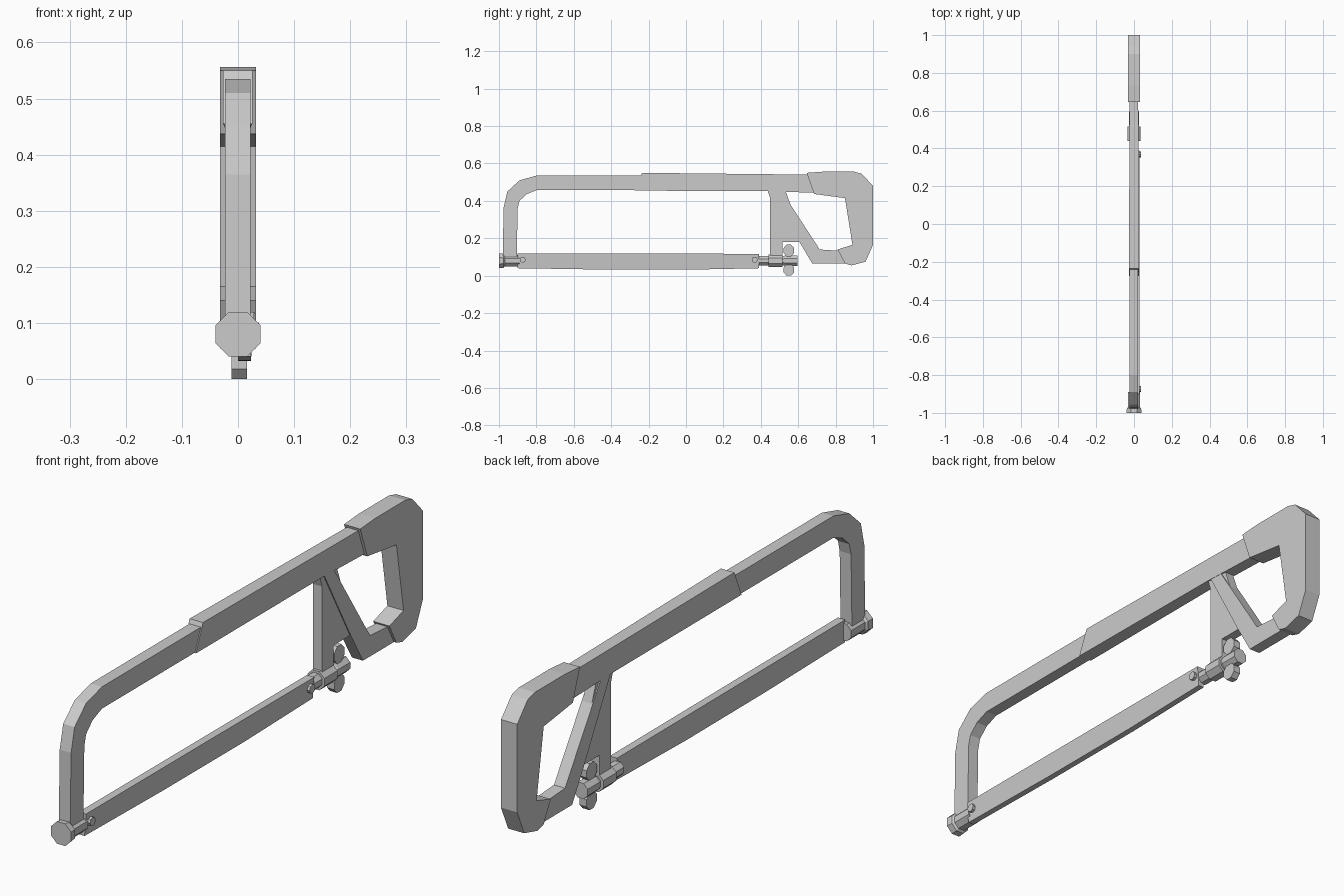
import bpy, bmesh, math
from mathutils import Vector

cube = bpy.data.objects.get("Cube")
if cube:
    bpy.data.objects.remove(cube)

grey = bpy.data.materials.new("light grey")
grey.use_nodes = True
COLOUR = (0.6, 0.6, 0.6, 1)
grey.diffuse_color = COLOUR
grey.node_tree.nodes["Principled BSDF"].inputs["Base Color"].default_value = COLOUR


def finish(name, bm):
    bmesh.ops.recalc_face_normals(bm, faces=bm.faces)
    mesh = bpy.data.meshes.new(name)
    bm.to_mesh(mesh)
    bm.free()
    mesh.materials.append(grey)
    obj = bpy.data.objects.new(name, mesh)
    bpy.context.collection.objects.link(obj)
    return obj


def plate(name, outline, x0, x1, shape=None):
    """Side outline (y, z) extruded across x; shape may adjust each vertex."""
    bm = bmesh.new()
    face = bm.faces.new([bm.verts.new((x0, y, z)) for y, z in outline])
    ext = bmesh.ops.extrude_face_region(bm, geom=[face])
    for v in ext["geom"]:
        if isinstance(v, bmesh.types.BMVert):
            v.co.x = x1
    if shape:
        for v in bm.verts:
            shape(v.co)
    return finish(name, bm)


def lathe(name, profile, sides=8, z=0.08, turn=0.5):
    """Faceted solid along y from (y, radius) pairs."""
    bm = bmesh.new()
    rings = []
    for y, r in profile:
        angles = [2 * math.pi * (i + turn) / sides for i in range(sides)]
        rings.append([bm.verts.new((r * math.cos(a), y, z + r * math.sin(a))) for a in angles])
    for a, b in zip(rings, rings[1:]):
        for i in range(sides):
            j = (i + 1) % sides
            bm.faces.new((a[i], a[j], b[j], b[i]))
    bm.faces.new(rings[0])
    bm.faces.new(rings[-1])
    return finish(name, bm)


# Front frame: bent flat bar
plate("front_frame", [
    (-0.98, 0.10), (-0.975, 0.365), (-0.955, 0.45), (-0.89, 0.51), (-0.80, 0.535),
    (-0.20, 0.535), (-0.20, 0.457), (-0.80, 0.457), (-0.853, 0.436), (-0.89, 0.40),
    (-0.90, 0.36), (-0.905, 0.10)], -0.023, 0.022)


# Rear frame sleeve, narrowing towards the handle
def narrow(co):
    co.x *= 1 - 0.15 * (co.y + 0.25) / 0.95


plate("frame_sleeve", [(-0.235, 0.55), (0.70, 0.54), (0.70, 0.443),
                       (0.435, 0.452), (-0.275, 0.455)], -0.027, 0.026, narrow)

# Post web and slanted strut leading into the lower handle
plate("post_web", [(0.435, 0.46), (0.45, 0.415), (0.45, 0.10), (0.515, 0.10),
                   (0.515, 0.18), (0.63, 0.18), (0.53, 0.46)], -0.018, 0.018)
plate("handle_strut", [(0.455, 0.455), (0.51, 0.455), (0.715, 0.14), (0.87, 0.13),
                       (0.87, 0.065), (0.675, 0.065), (0.607, 0.18)], -0.022, 0.022)

# Grip wrapping the back of the frame
plate("handle_grip", [
    (0.645, 0.55), (0.73, 0.556), (0.90, 0.556), (0.94, 0.545), (1.0, 0.48), (1.0, 0.165),
    (0.96, 0.075), (0.885, 0.055), (0.85, 0.065), (0.81, 0.14), (0.89, 0.165),
    (0.85, 0.415), (0.685, 0.437)], -0.032, 0.032)


# Blade with a slightly tapered section and bowed lower edge
def taper(co):
    if co.x > 0.01 and co.z < 0.06:
        co.x = 0.023


plate("blade", [(-0.90, 0.12), (0.39, 0.117), (0.39, 0.04), (0.0, 0.032),
                (-0.45, 0.033), (-0.90, 0.04)], 0.0, 0.029, taper)

# Blade holders: front knob and rear tension rod
lathe("front_holder", [(-1.0, 0.043), (-0.975, 0.041), (-0.968, 0.033), (-0.89, 0.033)])
lathe("rear_holder_fork", [(0.385, 0.027), (0.45, 0.027)])
lathe("rear_holder_collar", [(0.44, 0.036), (0.515, 0.036)])
lathe("tension_rod", [(0.51, 0.023), (0.53, 0.030), (0.595, 0.030)])

# Wing nut ears
for name, zc in (("upper_wing", 0.135), ("lower_wing", 0.031)):
    ear = [(0.55 + 0.031 * math.cos(math.pi * (i + 0.5) / 4),
            zc + 0.0335 * math.sin(math.pi * (i + 0.5) / 4)) for i in range(8)]
    plate(name, ear, -0.012, 0.016)

# Pins fixing the blade to its holders
for name, yc in (("front_blade_pin", -0.873), ("rear_blade_pin", 0.368)):
    pin = [(yc + 0.016 * math.cos(math.pi * i / 4),
            0.085 + 0.016 * math.sin(math.pi * i / 4)) for i in range(8)]
    plate(name, pin, 0.0, 0.037)
